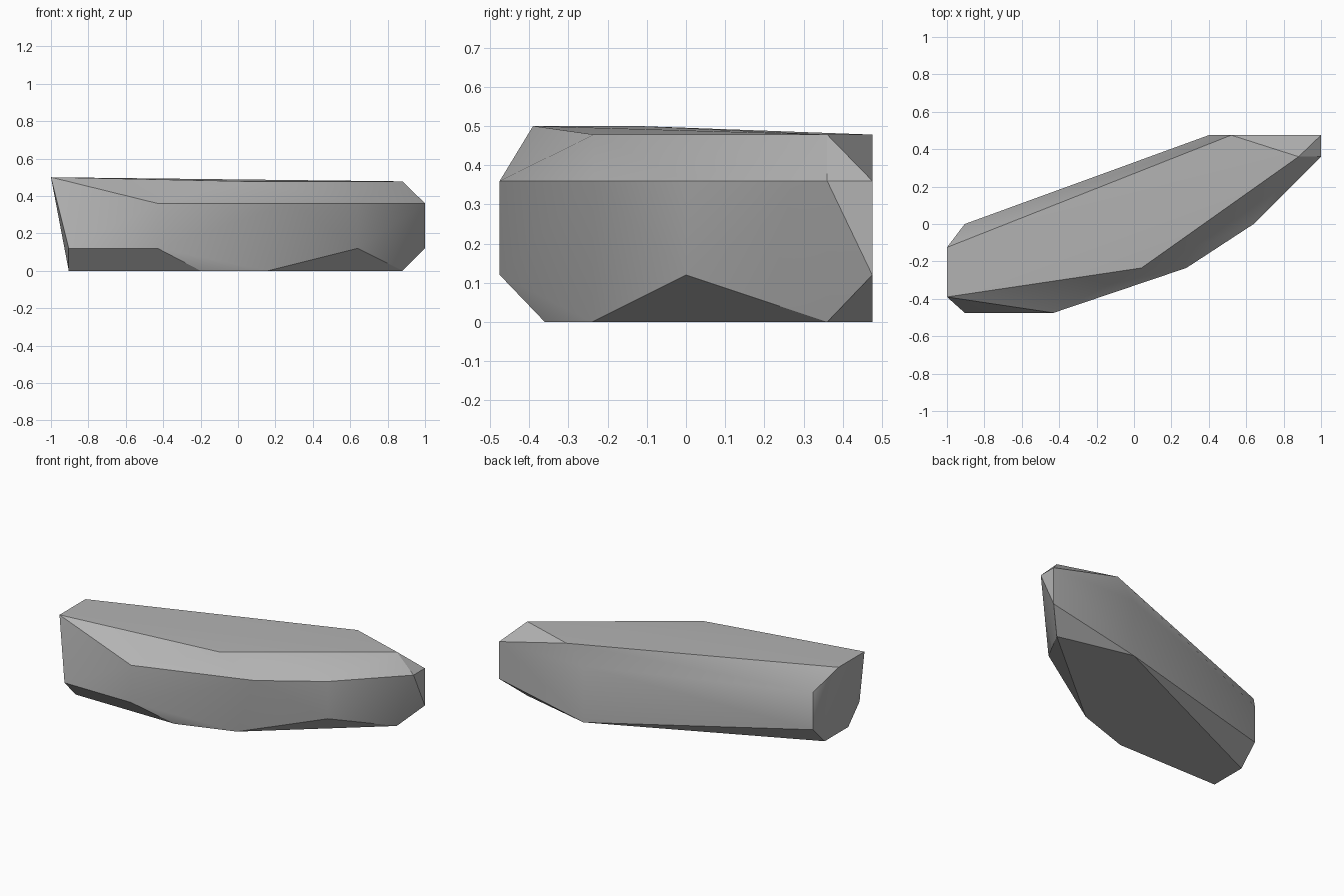
import bpy
import bmesh
import math

cube = bpy.data.objects.get("Cube")
if cube:
    bpy.data.objects.remove(cube, do_unlink=True)

# Stone colour
stone = bpy.data.materials.new("stone_grey")
stone.use_nodes = True
colour = (0.45, 0.45, 0.45, 1.0)
stone.diffuse_color = colour
bsdf = next(n for n in stone.node_tree.nodes if n.type == 'BSDF_PRINCIPLED')
bsdf.inputs["Base Color"].default_value = colour
bsdf.inputs["Roughness"].default_value = 0.9

# Corner rings of the boulder, grouped by height
LOW, HIGH = 0.12, 0.36
rings = [
    (0.0, [(0.88, 0.36), (0.40, 0.475), (-0.905, -0.12),
           (-0.905, -0.36), (-0.20, -0.36), (0.16, -0.24)]),
    (LOW, [(-0.905, -0.475), (-0.43, -0.475), (0.64, 0.0),
           (1.0, 0.475), (-0.905, 0.0)]),
    (HIGH, [(-0.43, -0.475), (0.28, -0.235), (0.64, 0.0), (1.0, 0.36),
            (1.0, 0.475), (0.40, 0.475), (-0.905, 0.0)]),
    (0.478, [(0.04, -0.235), (0.88, 0.36), (0.52, 0.475)]),
    (0.50, [(-1.0, -0.39), (-1.0, -0.125)]),
]

# Wrap the corners in a faceted shell
bm = bmesh.new()
for z, ring in rings:
    for x, y in ring:
        bm.verts.new((x, y, z))
bmesh.ops.convex_hull(bm, input=bm.verts[:], use_existing_faces=False)
loose = [v for v in bm.verts if not v.link_faces]
bmesh.ops.delete(bm, geom=loose, context='VERTS')
bmesh.ops.dissolve_limit(bm, angle_limit=math.radians(1),
                         verts=bm.verts[:], edges=bm.edges[:])
bmesh.ops.recalc_face_normals(bm, faces=bm.faces[:])

mesh = bpy.data.meshes.new("boulder")
bm.to_mesh(mesh)
bm.free()
mesh.materials.append(stone)
boulder = bpy.data.objects.new("boulder", mesh)
bpy.context.collection.objects.link(boulder)

# Soft shading across shallow bends, crisp chamfers elsewhere
bpy.ops.object.select_all(action='DESELECT')
boulder.select_set(True)
bpy.context.view_layer.objects.active = boulder
bpy.ops.object.shade_smooth_by_angle(angle=math.radians(30))
